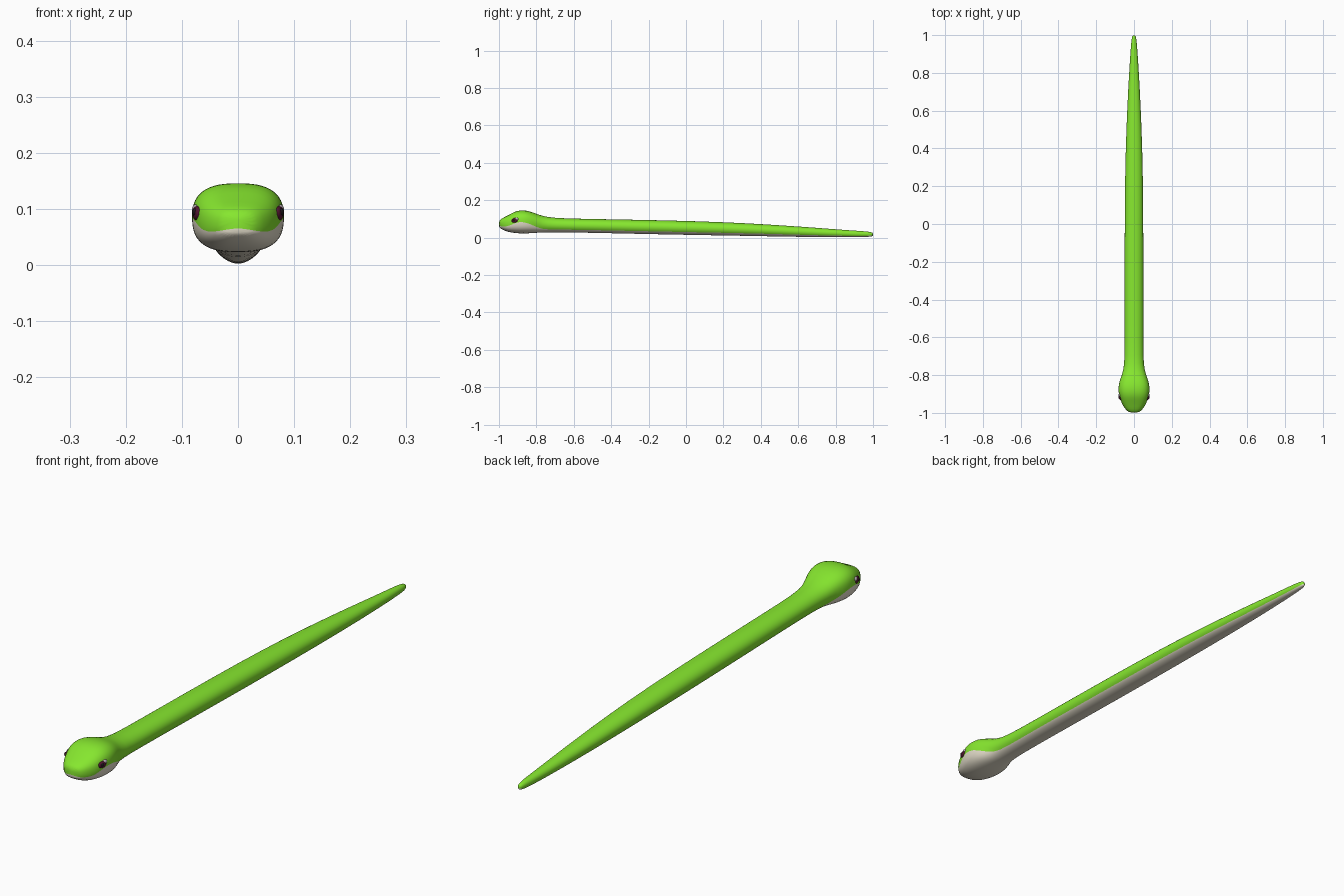
import bpy, bmesh, math

cube = bpy.data.objects.get("Cube")
if cube:
    bpy.data.objects.remove(cube)


def material(name, colour):
    m = bpy.data.materials.new(name)
    m.use_nodes = True
    m.diffuse_color = (*colour, 1)
    bsdf = next(n for n in m.node_tree.nodes if n.type == "BSDF_PRINCIPLED")
    bsdf.inputs["Base Color"].default_value = (*colour, 1)
    bsdf.inputs["Roughness"].default_value = 0.7
    return m


green = material("leaf green", (0.24, 0.80, 0.028))
belly = material("belly cream grey", (0.78, 0.73, 0.60))
maroon = material("dark maroon", (0.085, 0.008, 0.03))
lilac = material("pale lilac", (0.50, 0.42, 0.46))
black = material("pupil black", (0.012, 0.008, 0.01))

# Body stations: y, half width, bottom, seam between the two colours, top
stations = [
    (-1.00, 0.026, 0.056, 0.062, 0.092),
    (-0.98, 0.047, 0.041, 0.058, 0.106),
    (-0.95, 0.066, 0.030, 0.059, 0.120),
    (-0.92, 0.076, 0.025, 0.076, 0.138),
    (-0.89, 0.083, 0.022, 0.086, 0.147),
    (-0.85, 0.083, 0.022, 0.080, 0.146),
    (-0.81, 0.070, 0.025, 0.060, 0.132),
    (-0.77, 0.056, 0.028, 0.044, 0.117),
    (-0.71, 0.050, 0.029, 0.042, 0.105),
    (-0.55, 0.050, 0.027, 0.041, 0.101),
    (-0.25, 0.050, 0.020, 0.034, 0.096),
    (0.05, 0.050, 0.014, 0.028, 0.089),
    (0.30, 0.047, 0.010, 0.023, 0.079),
    (0.50, 0.041, 0.006, 0.018, 0.067),
    (0.70, 0.032, 0.003, 0.012, 0.053),
    (0.85, 0.023, 0.002, 0.009, 0.041),
    (0.95, 0.016, 0.003, 0.009, 0.035),
    (0.985, 0.012, 0.005, 0.010, 0.031),
    (1.00, 0.007, 0.009, 0.013, 0.026),
]
UPPER, LOWER = 14, 12
RING = UPPER + LOWER


def ring(y, w, bottom, seam, top):
    mid, h = (bottom + top) / 2, (top - bottom) / 2
    # The head is boxier than the body
    power = 0.76 if y < -0.8 else 0.95
    level = (seam - mid) / h
    start = math.asin(math.copysign(abs(level) ** (1 / power), level))
    # Over the back from seam to seam, then under the belly
    back = math.pi - 2 * start
    angles = [start + back * i / UPPER for i in range(UPPER)]
    angles += [start + back + (2 * math.pi - back) * i / LOWER for i in range(LOWER)]
    points = []
    for a in angles:
        c, s = math.cos(a), math.sin(a)
        points.append((w * math.copysign(abs(c) ** power, c), y,
                       mid + h * math.copysign(abs(s) ** power, s)))
    return points


verts, faces, slots = [], [], []
for st in stations:
    verts += ring(*st)
for j in range(len(stations) - 1):
    for i in range(RING):
        a, b = j * RING + i, j * RING + (i + 1) % RING
        faces.append((a, b, b + RING, a + RING))
        slots.append(0 if i < UPPER else 1)

# Snout and tail caps, split along the seam
last = (len(stations) - 1) * RING
over, under = [*range(UPPER + 1)], [*range(UPPER, RING), 0]
for offset in (0, last):
    for slot, loop in enumerate((over, under)):
        faces.append([offset + i for i in loop])
        slots.append(slot)

mesh = bpy.data.meshes.new("snake_body")
mesh.from_pydata(verts, [], faces)
mesh.materials.append(green)
mesh.materials.append(belly)
for poly, slot in zip(mesh.polygons, slots):
    poly.material_index = slot
    poly.use_smooth = True
bm = bmesh.new()
bm.from_mesh(mesh)
bmesh.ops.recalc_face_normals(bm, faces=bm.faces)
bm.to_mesh(mesh)
bm.free()
body = bpy.data.objects.new("snake_body", mesh)
bpy.context.collection.objects.link(body)
subdivision = body.modifiers.new("smooth", "SUBSURF")
subdivision.levels = subdivision.render_levels = 1


def oval(name, location, size, mat, turn):
    bpy.ops.mesh.primitive_uv_sphere_add(segments=20, ring_count=12, location=location)
    ob = bpy.context.object
    ob.name = name
    ob.scale = size
    ob.rotation_euler.z = turn
    ob.data.materials.append(mat)
    bpy.ops.object.shade_smooth()


# Eyes on both sides of the head, each with a pale upper rear corner
for label, side in (("left", 1), ("right", -1)):
    turn = -side * 0.25
    oval(label + "_eye", (side * 0.072, -0.916, 0.092), (0.009, 0.018, 0.013), maroon, turn)
    oval(label + "_eye_corner", (side * 0.074, -0.905, 0.100), (0.008, 0.010, 0.008), lilac, turn)
    oval(label + "_pupil", (side * 0.076, -0.921, 0.094), (0.006, 0.007, 0.007), black, turn)
